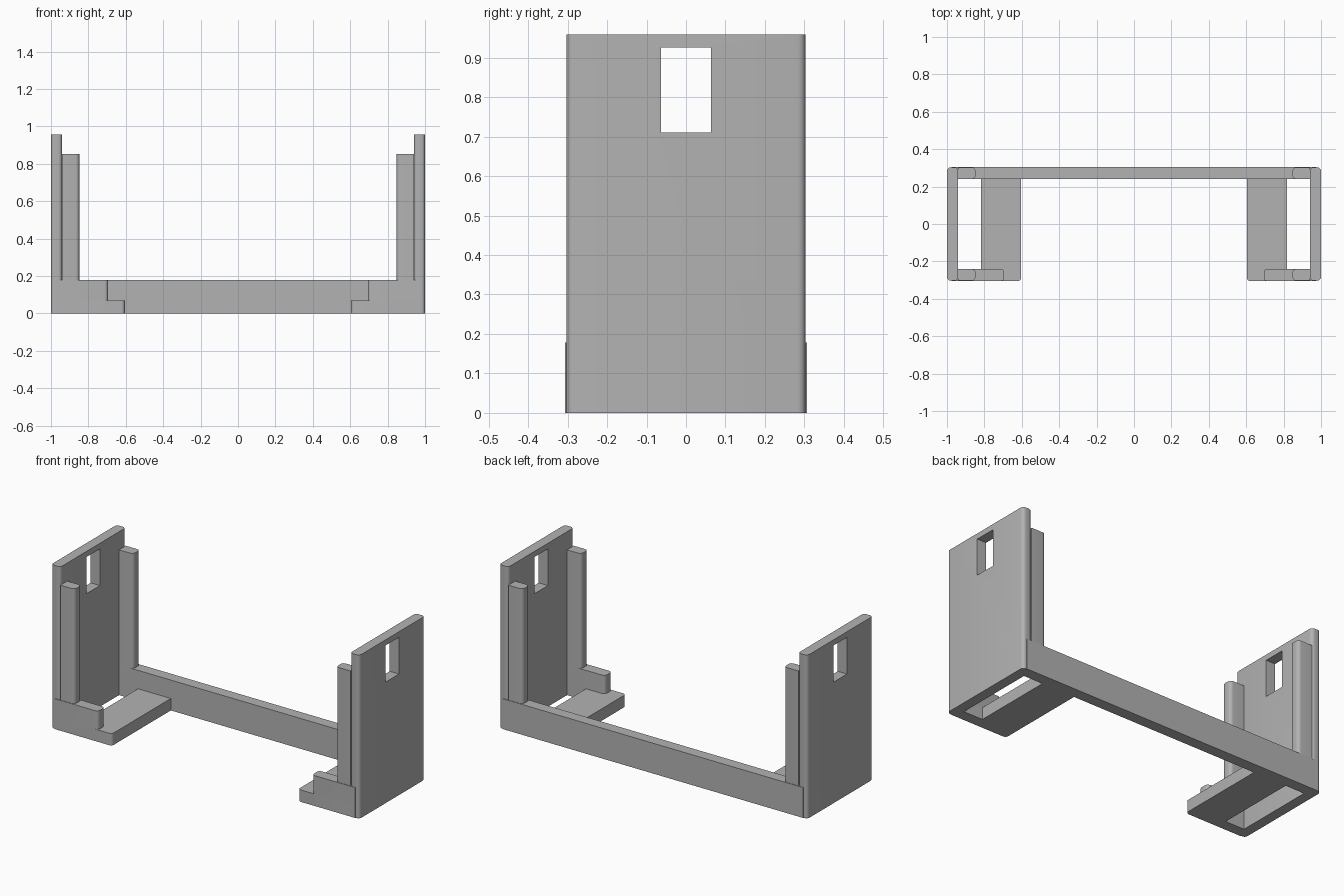
import bpy
import bmesh
import math

cube = bpy.data.objects.get("Cube")
if cube:
    bpy.data.objects.remove(cube, do_unlink=True)

grey = bpy.data.materials.new("plain grey")
grey.use_nodes = True
COLOUR = (0.45, 0.45, 0.45, 1)
grey.diffuse_color = COLOUR
grey.node_tree.nodes["Principled BSDF"].inputs["Base Color"].default_value = COLOUR

ROUND = 0.02


def block(name, x, y, z, rounded="", mirror=True):
    """Box between the given ranges; rounded lists the vertical edges to round,
    each as inner/outer (i, o) in x and front/back (f, b) in y."""
    bm = bmesh.new()
    bmesh.ops.create_cube(bm, size=1)
    for v in bm.verts:
        v.co = [r[c > 0] for r, c in zip((x, y, z), v.co)]
    wanted = rounded.split()
    picked = []
    for e in bm.edges:
        a, b = (v.co for v in e.verts)
        if abs(a.z - b.z) < 1e-5:
            continue
        corner = ("o" if a.x > sum(x) / 2 else "i") + ("b" if a.y > sum(y) / 2 else "f")
        if corner in wanted:
            picked.append(e)
    if picked:
        bmesh.ops.bevel(bm, geom=picked, offset=ROUND, segments=5,
                        profile=0.5, affect="EDGES")
    bmesh.ops.recalc_face_normals(bm, faces=bm.faces)
    mesh = bpy.data.meshes.new(name)
    bm.to_mesh(mesh)
    bm.free()
    mesh.materials.append(grey)
    obj = bpy.data.objects.new(name, mesh)
    bpy.context.collection.objects.link(obj)
    if rounded:
        bpy.ops.object.select_all(action="DESELECT")
        obj.select_set(True)
        bpy.context.view_layer.objects.active = obj
        bpy.ops.object.shade_smooth_by_angle(angle=math.radians(30))
    if mirror:
        obj.modifiers.new("both sides", "MIRROR")
    return obj


FRONT, BACK = (-0.306, -0.24), (0.24, 0.306)
ALL = "if ib of ob"

# Side panels with a window through each
panel = block("side_panel", (0.94, 1.0), (-0.303, 0.303), (0, 0.958), ALL, mirror=False)
cutter = block("window_cutter", (0.9, 1.1), (-0.063, 0.063), (0.71, 0.925), mirror=False)
cutter.hide_render = True
cutter.display_type = "WIRE"
cutter.hide_set(True)
cut = panel.modifiers.new("window", "BOOLEAN")
cut.object = cutter
cut.operation = "DIFFERENCE"
cut.solver = "EXACT"
panel.modifiers.new("both sides", "MIRROR")

# Corner posts that stand on the lower frame
block("front_post", (0.848, 0.941), (-0.303, -0.24), (0.178, 0.852), "if ib")
block("back_post", (0.848, 0.941), (0.24, 0.303), (0.178, 0.852), "if ib")

# Front lip, its lower strip and the flat foot
block("front_lip", (0.694, 0.975), FRONT, (0.07, 0.178), "if ib")
block("front_strip", (0.817, 0.975), FRONT, (0, 0.07))
block("foot", (0.604, 0.817), (FRONT[0], BACK[0]), (0, 0.07), "if")

# Long bar joining both sides at the back
block("back_bar", (-0.975, 0.975), BACK, (0, 0.178), mirror=False)
